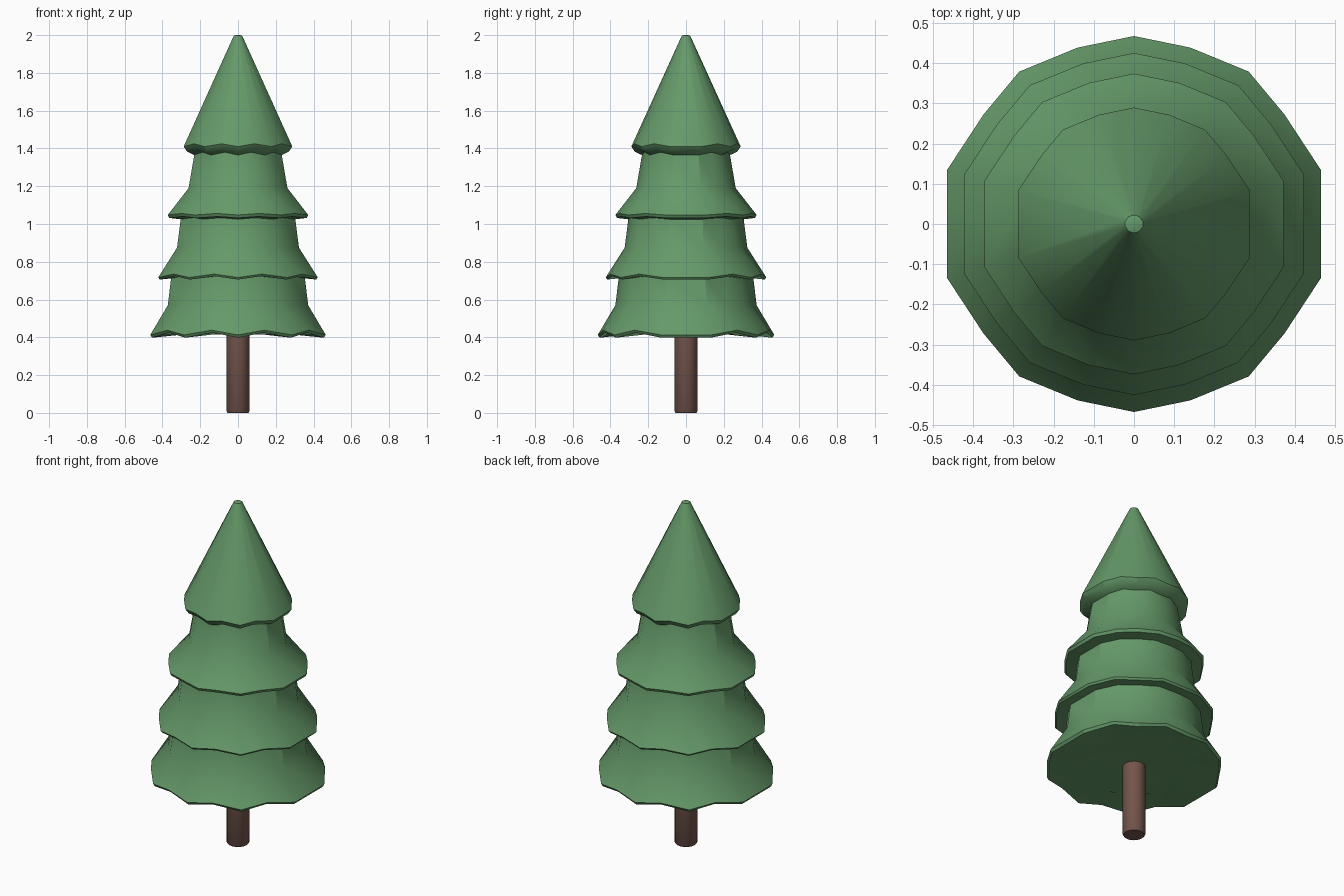
import bpy, bmesh
from math import radians, sin, cos

if "Cube" in bpy.data.objects:
    bpy.data.objects.remove(bpy.data.objects["Cube"])


def material(name, rgb):
    m = bpy.data.materials.new(name)
    m.diffuse_color = (*rgb, 1)
    m.use_nodes = True
    m.node_tree.nodes["Principled BSDF"].inputs["Base Color"].default_value = m.diffuse_color
    return m


def finish(name, bm, mat, angle):
    bmesh.ops.recalc_face_normals(bm, faces=bm.faces)
    me = bpy.data.meshes.new(name)
    bm.to_mesh(me)
    bm.free()
    me.materials.append(mat)
    ob = bpy.data.objects.new(name, me)
    bpy.context.collection.objects.link(ob)
    bpy.ops.object.select_all(action='DESELECT')
    ob.select_set(True)
    bpy.context.view_layer.objects.active = ob
    bpy.ops.object.shade_smooth_by_angle(angle=radians(angle))
    return ob


def loft(bm, rings):
    """Skin a stack of point rings and cap both ends."""
    loops = [[bm.verts.new(p) for p in ring] for ring in rings]
    n = len(loops[0])
    for a, b in zip(loops, loops[1:]):
        for i in range(n):
            j = (i + 1) % n
            bm.faces.new((a[i], a[j], b[j], b[i]))
    bm.faces.new(loops[0])
    bm.faces.new(loops[-1])


# One quadrant of the skirt outline (angle, relative radius, is raised notch)
quadrant = [(16.2, 1.04, 0), (36, 0.995, 1), (53, 1.02, 0), (72.3, 0.99, 1)]
outline = quadrant + [(90, 1.005, 0)]
outline += [(180 - a, r, k) for a, r, k in reversed(quadrant)]
outline += [(a + 180, r, k) for a, r, k in outline]


def skirt_ring(r, z, lift=0.0):
    return [(r * s * cos(radians(a)), r * s * sin(radians(a)), z + lift * k)
            for a, s, k in outline]


# Foliage profile from the tip down: radius, height, notch lift
profile = [
    (0.012, 2.0, 0), (0.022, 1.997, 0), (0.030, 1.98, 0),
    (0.288, 1.41, 0.015), (0.270, 1.383, 0.015), (0.232, 1.365, 0.015),
    (0.262, 1.19, 0),
    (0.372, 1.048, 0.008), (0.364, 1.032, 0.008), (0.304, 1.025, 0.008),
    (0.323, 0.875, 0),
    (0.423, 0.717, 0.018), (0.415, 0.706, 0.018), (0.355, 0.712, 0.012),
    (0.372, 0.57, 0),
    (0.465, 0.413, 0.025), (0.455, 0.398, 0.027), (0.30, 0.415, 0.005),
]
bm = bmesh.new()
loft(bm, [skirt_ring(*p) for p in profile])
finish("foliage", bm, material("needle_green", (0.13, 0.32, 0.14)), 32)

# Trunk with a slightly softened foot
bm = bmesh.new()
N = 20
loft(bm, [[(r * cos(radians(360 * i / N)), r * sin(radians(360 * i / N)), z)
           for i in range(N)]
          for r, z in [(0.055, 0), (0.061, 0.008), (0.061, 0.43)]])
finish("trunk", bm, material("bark_brown", (0.17, 0.09, 0.07)), 40)
